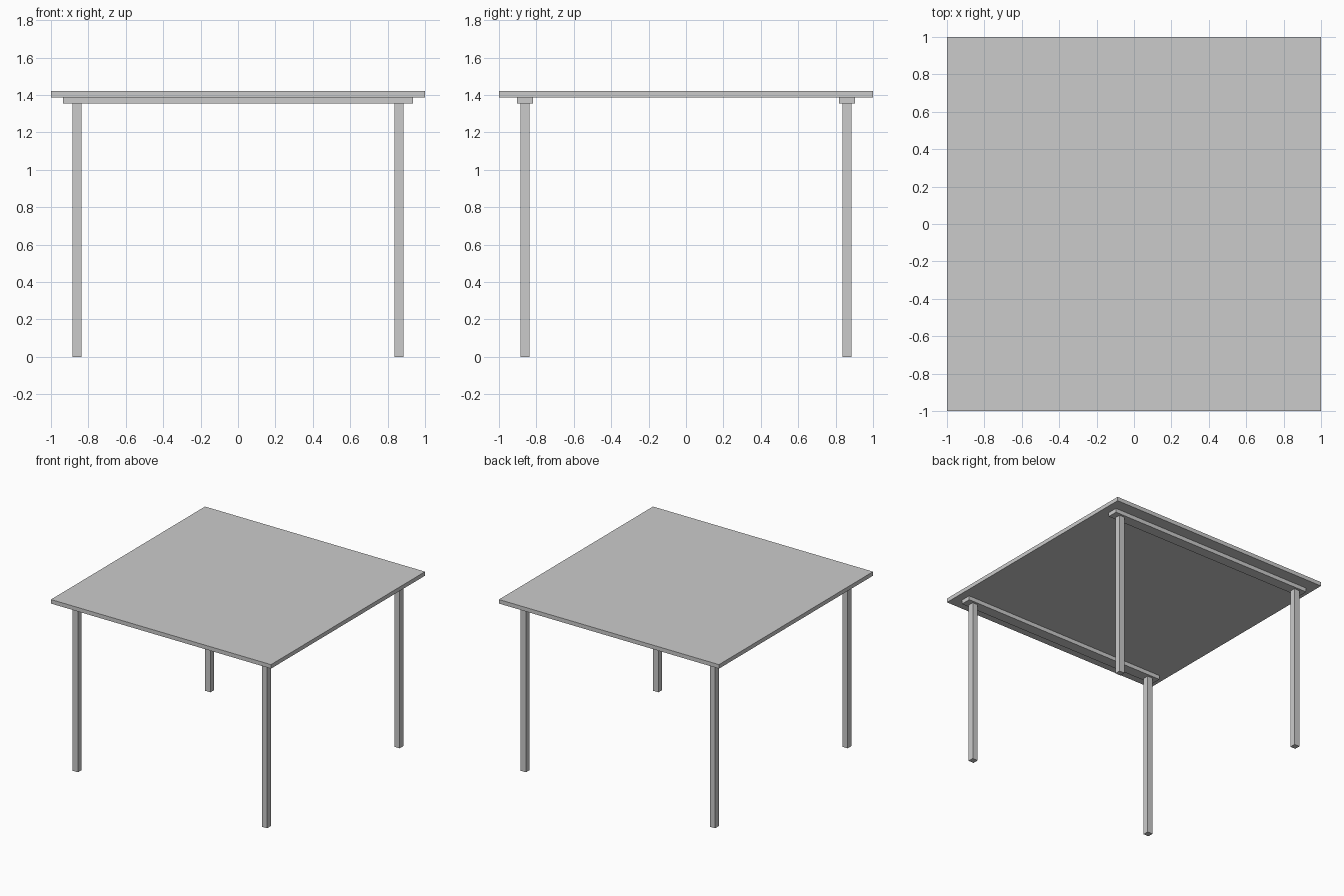
import bpy

if "Cube" in bpy.data.objects:
    bpy.data.objects.remove(bpy.data.objects["Cube"])


def box(name, x, y, z):
    """Box spanning the given (min, max) ranges."""
    bpy.ops.mesh.primitive_cube_add(size=1)
    ob = bpy.context.object
    ob.name = name
    for v in ob.data.vertices:
        v.co = [(a + b) / 2 + c * (b - a) for (a, b), c in zip((x, y, z), v.co)]
    return ob


TOP, UNDER, LEG_TOP = 1.42, 1.387, 1.354
INSET = 0.86       # leg centre from the middle
LEG = 0.024        # half leg width
RAIL = 0.043       # half rail width

# Table top
box("table_top", (-1, 1), (-1, 1), (UNDER, TOP))

# Support rails running along x, each carrying two legs
for sy, side in ((-1, "front"), (1, "back")):
    y = sy * INSET
    box(side + "_rail", (-0.935, 0.935), (y - RAIL, y + RAIL), (LEG_TOP, UNDER))
    for sx, end in ((-1, "left"), (1, "right")):
        x = sx * INSET
        box(f"{side}_{end}_leg", (x - LEG, x + LEG), (y - LEG, y + LEG), (0, LEG_TOP))
